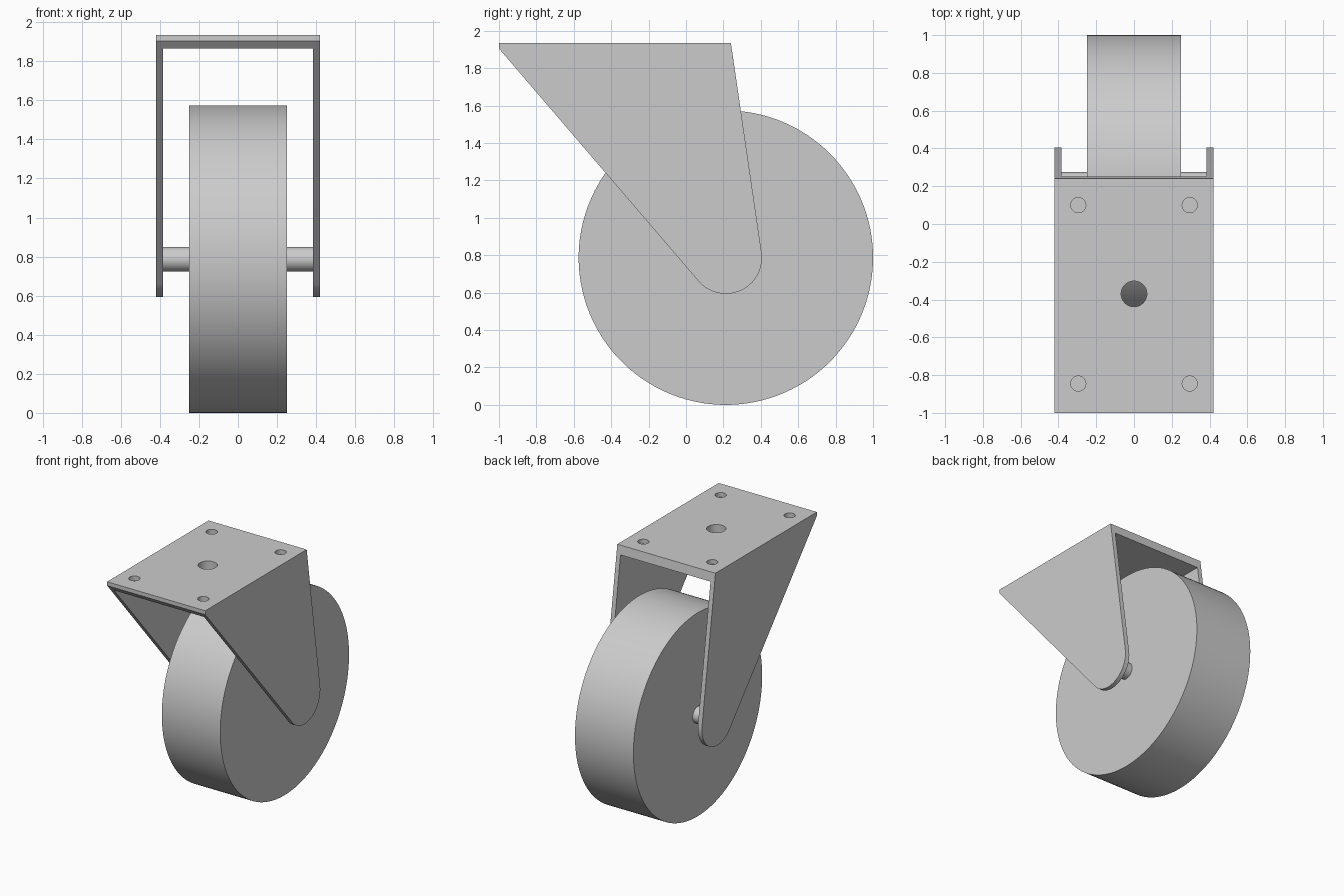
import bpy
import bmesh
import math

cube = bpy.data.objects.get("Cube")
if cube:
    bpy.data.objects.remove(cube, do_unlink=True)

# Shared dimensions
AXLE_Y, AXLE_Z = 0.213, 0.787
WHEEL_R, WHEEL_W = 0.787, 0.5
HALF_W, WALL = 0.42, 0.035
TOP, PLATE = 1.935, 0.07

metal = bpy.data.materials.new("plain grey")
metal.use_nodes = True
grey = (0.6, 0.6, 0.6, 1)
metal.diffuse_color = grey
metal.node_tree.nodes["Principled BSDF"].inputs["Base Color"].default_value = grey


def finish(obj, name):
    obj.name = name
    obj.data.materials.clear()
    obj.data.materials.append(metal)
    bpy.ops.object.select_all(action="DESELECT")
    obj.select_set(True)
    bpy.context.view_layer.objects.active = obj
    bpy.ops.object.shade_smooth_by_angle(angle=math.radians(30))


def cylinder(radius, depth, location, along_x=False, sides=64):
    turn = (0, math.pi / 2, 0) if along_x else (0, 0, 0)
    bpy.ops.mesh.primitive_cylinder_add(vertices=sides, radius=radius, depth=depth,
                                        location=location, rotation=turn)
    return bpy.context.object


def cut(obj, cutter):
    mod = obj.modifiers.new("cut", "BOOLEAN")
    mod.operation = "DIFFERENCE"
    mod.solver = "EXACT"
    mod.object = cutter
    bpy.context.view_layer.objects.active = obj
    bpy.ops.object.modifier_apply(modifier=mod.name)
    bpy.data.objects.remove(cutter, do_unlink=True)


def tangent_angle(y, z, radius, side):
    dy, dz = y - AXLE_Y, z - AXLE_Z
    return math.atan2(dz, dy) + side * math.acos(radius / math.hypot(dy, dz))


# Wheel and axle
finish(cylinder(WHEEL_R, WHEEL_W, (0, AXLE_Y, AXLE_Z), True, 160), "wheel")
finish(cylinder(0.063, 2 * HALF_W - WALL, (0, AXLE_Y, AXLE_Z), True), "axle")

# Fork: side outline with a rounded foot, extruded across the full width
front, back, foot_r = (-1, 1.905), (0.24, TOP), 0.193
start = tangent_angle(*front, foot_r, 1)
end = tangent_angle(*back, foot_r, -1) + 2 * math.pi
steps = 32
outline = [(-1, TOP), front]
for i in range(steps + 1):
    a = start + (end - start) * i / steps
    outline.append((AXLE_Y + foot_r * math.cos(a), AXLE_Z + foot_r * math.sin(a)))
outline.append(back)

bm = bmesh.new()
face = bm.faces.new([bm.verts.new((-HALF_W, y, z)) for y, z in outline])
sweep = bmesh.ops.extrude_face_region(bm, geom=[face])
bmesh.ops.translate(bm, vec=(2 * HALF_W, 0, 0),
                    verts=[v for v in sweep["geom"] if isinstance(v, bmesh.types.BMVert)])
bmesh.ops.recalc_face_normals(bm, faces=bm.faces)
mesh = bpy.data.meshes.new("fork")
bm.to_mesh(mesh)
bm.free()
fork = bpy.data.objects.new("fork", mesh)
bpy.context.collection.objects.link(fork)

# Hollow between the side arms, under the mounting plate
bpy.ops.mesh.primitive_cube_add(size=1, location=(0, 0, TOP - PLATE - 1))
hollow = bpy.context.object
hollow.scale = (2 * (HALF_W - WALL), 3, 2)
bpy.context.view_layer.update()
cut(fork, hollow)

# Centre hole goes through, corner bolt holes are blind
cut(fork, cylinder(0.068, 0.4, (0, -0.37, TOP)))
for x in (-0.295, 0.295):
    for y in (-0.845, 0.1):
        cut(fork, cylinder(0.04, 0.07, (x, y, TOP), sides=32))
finish(fork, "fork")
